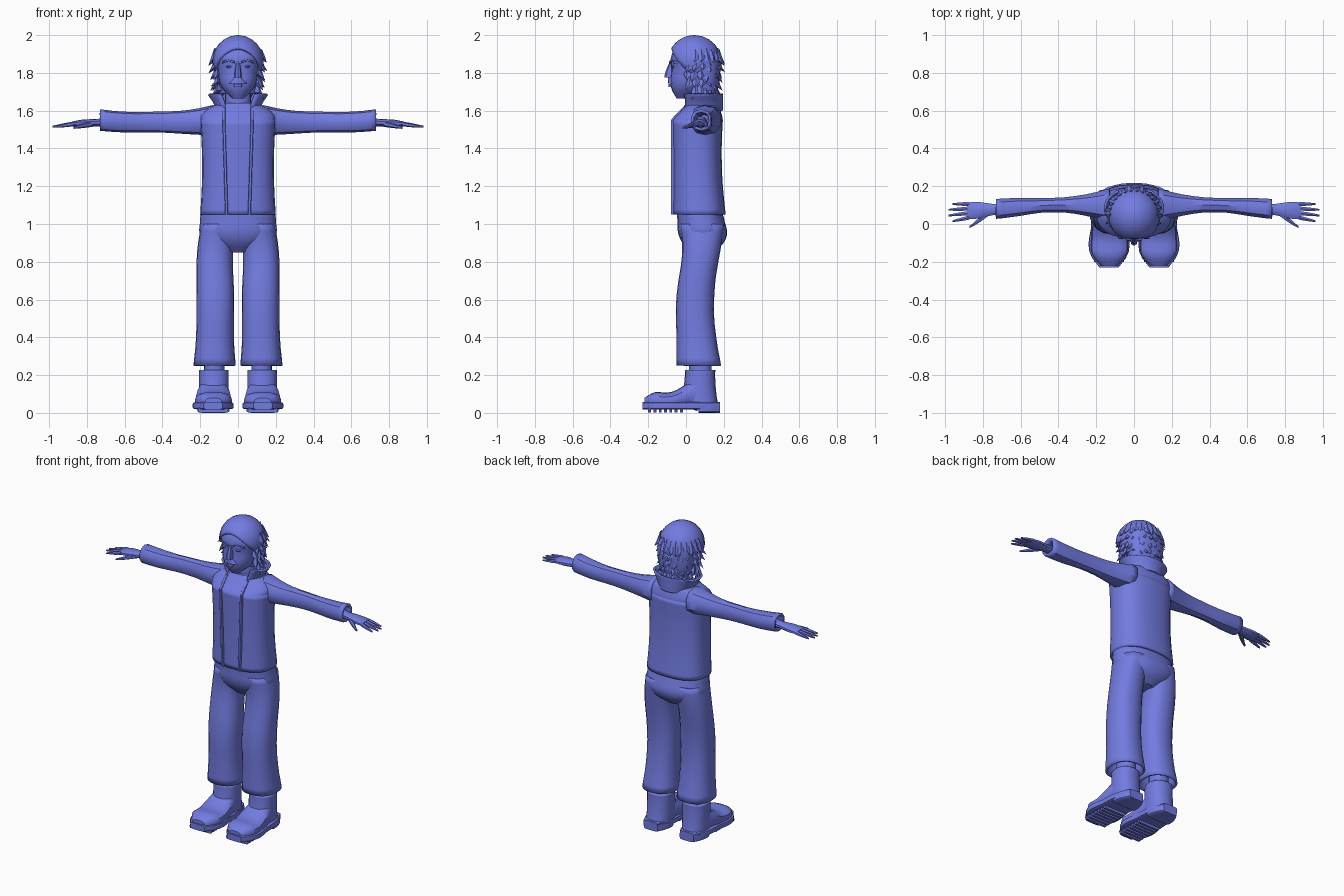
import bpy, bmesh, math, random
from mathutils import Vector

random.seed(4)
if "Cube" in bpy.data.objects:
    bpy.data.objects.remove(bpy.data.objects["Cube"])

blue = bpy.data.materials.new("periwinkle_blue")
blue.use_nodes = True
blue.diffuse_color = (.17, .2, .75, 1)
shader = blue.node_tree.nodes["Principled BSDF"]
shader.inputs["Base Color"].default_value = blue.diffuse_color


def finish(name, bm, mirror=False, thick=None, angle=35):
    bmesh.ops.recalc_face_normals(bm, faces=bm.faces)
    mesh = bpy.data.meshes.new(name)
    bm.to_mesh(mesh)
    bm.free()
    mesh.materials.append(blue)
    part = bpy.data.objects.new(name, mesh)
    bpy.context.collection.objects.link(part)
    bpy.ops.object.select_all(action='DESELECT')
    part.select_set(True)
    bpy.context.view_layer.objects.active = part
    bpy.ops.object.shade_smooth_by_angle(angle=math.radians(angle))
    if thick:
        part.modifiers.new("Thickness", 'SOLIDIFY').thickness = thick
    if mirror:
        part.modifiers.new("Mirror", 'MIRROR').use_mirror_merge = False


def curve(values, t):
    """Smooth value at t through evenly spaced values, or a constant."""
    if not isinstance(values, tuple):
        return values
    last = len(values) - 1
    i = min(int(t * last), last - 1)
    f = t * last - i
    before, start, end, after = (values[max(0, min(last, i + k))] for k in (-1, 0, 1, 2))
    leaving = start + (end - before) / 2 * f
    arriving = end - (after - start) / 2 * (1 - f)
    blend = f * f * (3 - 2 * f)
    return leaving * (1 - blend) + arriving * blend


def rounded(value, power):
    return math.copysign(abs(value) ** (2 / power), value)


def skin_rings(bm, rings, closed=True):
    rows = [[bm.verts.new(point) for point in ring] for ring in rings]
    count = len(rows[0])
    for low, high in zip(rows, rows[1:]):
        for i in range(count if closed else count - 1):
            j = (i + 1) % count
            bm.faces.new((low[i], low[j], high[j], high[i]))
    return rows


def loft(name, x=0, y=0, z=0, wide=0, deep=0, axis='z', sides=16, steps=12,
         power=2.3, gap=0, thick=None, mirror=False):
    """Sweep a rounded section along an axis; every measure may be a curve."""
    across, up = {'x': (Vector((0, 1, 0)), Vector((0, 0, 1))),
                  'y': (Vector((1, 0, 0)), Vector((0, 0, 1))),
                  'z': (Vector((1, 0, 0)), Vector((0, 1, 0)))}[axis]
    turn = math.tau - 2 * math.radians(gap)
    rings = []
    for step in range(steps + 1):
        t = step / steps
        centre = Vector([curve(measure, t) for measure in (x, y, z)])
        ring = []
        for i in range(sides + 1 if gap else sides):
            a = math.radians(gap - 90) + turn * i / sides
            ring.append(centre + across * curve(wide, t) * rounded(math.cos(a), power)
                        + up * curve(deep, t) * rounded(math.sin(a), power))
        rings.append(ring)
    bm = bmesh.new()
    rows = skin_rings(bm, rings, closed=not gap)
    if not thick:
        bm.faces.new(rows[0])
        bm.faces.new(rows[-1])
    finish(name, bm, mirror, thick)


# Jacket: body, sloping shoulders, raised front edges, open collar
loft("jacket_body", y=(.07, .06, .06), z=(1.05, 1.55), wide=(.2, .19, .2),
     deep=(.14, .13, .135), power=2.5, sides=24, thick=.015)
loft("jacket_shoulders", y=(.06, .075, .085), z=(1.55, 1.64), wide=(.2, .18, .1),
     deep=(.135, .11, .085), power=2.5, sides=24)
loft("jacket_front_edges", x=(.06, .075), y=-.065, z=(1.05, 1.55), wide=.008,
     deep=.014, power=5, mirror=True)
loft("jacket_upper_edges", x=.075, y=(-.065, -.035, 0), z=(1.55, 1.62), wide=.008,
     deep=.014, power=5, mirror=True)
loft("collar", y=.085, z=(1.6, 1.69), wide=(.1, .12, .15), deep=.1, gap=35,
     power=2, sides=24, thick=.012)

# Sleeves with open cuffs
loft("sleeves", axis='x', x=(.13, .73), y=(.1, .1, .1, .09, .08),
     z=(1.55, 1.54, 1.54, 1.54, 1.55), wide=(.09, .06, .04, .05, .055),
     deep=(.08, .065, .055, .055, .057), sides=10, thick=.015, mirror=True)

# Hands: palm, spread fingers and thumb
loft("palms", axis='x', x=(.68, .88), y=(.08, .07), z=(1.54, 1.53),
     wide=(.03, .03, .045, .045), deep=(.03, .02, .02, .012), sides=10, mirror=True)
for finger, spread in zip(("index", "middle", "ring", "little"), (-1.5, -.5, .5, 1.5)):
    taper = (.012, .01, .005)
    loft(finger + "_fingers", axis='x', x=(.87, .985 - spread ** 2 / 90),
         y=(.07 + spread / 42, .06 + spread / 33), z=(1.53, 1.515),
         wide=taper, deep=taper, sides=6, steps=4, mirror=True)
loft("thumbs", axis='x', x=(.77, .87), y=(.06, .02, -.015), z=(1.53, 1.51),
     wide=(.02, .015, .006), deep=(.015, .012, .006), sides=6, steps=6, mirror=True)

# Trousers with open flared hems
loft("trouser_hips", y=(.085, .09, .08, .07), z=(.85, 1.08), wide=(.06, .18, .2, .19),
     deep=(.06, .12, .125, .115), sides=24)
loft("trouser_legs", x=(.124, .122, .12, .122, .1), y=(.068, .055, .05, .08, .085),
     z=(.25, 1), wide=(.112, .1, .1, .095, .095), deep=(.118, .105, .1, .1, .118),
     sides=20, thick=.012, mirror=True)

# Ankles and boots
loft("ankles", x=.126, y=.075, z=(.2, .3), wide=.054, deep=.06, steps=1, mirror=True)
loft("boot_shafts", x=.128, y=(.07, .075), z=(.04, .228), wide=.08,
     deep=(.1, .085, .08), sides=18, thick=.02, mirror=True)
loft("boot_feet", axis='y', x=.13, y=(-.22, .06), z=(.055, .065, .065, .09, .1),
     wide=(.045, .09, .096, .088, .075), deep=(.025, .045, .045, .065, .09),
     power=2.6, mirror=True)
loft("boot_soles", axis='y', x=.132, y=(-.23, .18), z=.038,
     wide=(.05, .104, .096, .085, .05), deep=.02, power=6, mirror=True)
loft("boot_heels", axis='y', x=.13, y=(.065, .18), z=.025, wide=(.085, .08, .05),
     deep=.025, power=6, steps=6, mirror=True)
for number in range(7):
    start = -.2 + number * .028
    loft("boot_tread", axis='y', x=.132, y=(start, start + .015), z=.016, wide=.08,
         deep=.014, power=8, sides=8, steps=1, mirror=True)

# Neck, bearded head and face
loft("neck", y=.085, z=(1.58, 1.74), wide=.07, deep=.07, steps=1)
loft("head", y=(-.02, .02, .04, .045, .05), z=(1.665, 1.96),
     wide=(.03, .088, .106, .117, .08), deep=(.03, .1, .118, .12, .08), sides=20)
loft("nose", y=(-.08, -.07), z=(1.775, 1.86), wide=(.02, .016, .01),
     deep=(.035, .03, .015), sides=8, steps=4)
loft("moustache", y=-.06, z=(1.745, 1.775), wide=(.05, .02), deep=.035, steps=2)
loft("lower_lip", y=-.07, z=(1.725, 1.74), wide=.022, deep=.022, steps=2)
loft("eyes", x=.045, y=-.06, z=(1.825, 1.842), wide=(.01, .02, .01),
     deep=(.01, .018, .01), sides=10, steps=4, mirror=True)
loft("brows", axis='x', x=(.015, .085), y=(-.075, -.05), z=(1.855, 1.865, 1.855),
     wide=.018, deep=.007, sides=6, steps=4, mirror=True)

# Hair cap whose rim rises to a parting over the brow
bm = bmesh.new()
layers, segments = 8, 32
rings = []
for layer in range(layers + 1):
    ring = []
    for i in range(segments):
        a = math.tau * i / segments
        front = max(0, -math.sin(a))
        rim = math.radians(-38 + 38 * min(1, front * 1.6) + 80 * max(0, front - .62))
        lift = rim + (math.radians(88) - rim) * layer / layers
        ring.append((.136 * math.cos(lift) * math.cos(a),
                     .045 + .142 * math.cos(lift) * math.sin(a),
                     1.86 + .14 * math.sin(lift)))
    rings.append(ring)
bm.faces.new(skin_rings(bm, rings)[-1])
finish("hair_cap", bm, thick=.014)

# Hair at the back of the head
loft("back_hair", y=(.1, .09), z=(1.69, 1.87), wide=(.1, .12, .125),
     deep=(.065, .085, .09), sides=20)

# Layered pointed tufts, falling down and out
bm = bmesh.new()
tufts_per_row = 14
for row in range(5):
    wrap = 20 * math.sin(math.pi * row / 4)
    radius = .125 - row * .005
    for i in range(tufts_per_row):
        a = math.radians(-wrap + (180 + 2 * wrap) * i / (tufts_per_row - 1))
        out = Vector((math.cos(a), math.sin(a), 0))
        side = Vector((-out.y, out.x, 0))
        drop = Vector((0, 0, -random.uniform(.05, .075)))
        root = out * radius + Vector((0, .05, 1.91 - row * .044))
        middle = root + out * .02 + drop / 2
        tip = root + out * random.uniform(.025, .038) + side * random.uniform(-.02, .02) + drop
        top, left, inner, right, ridge, point = (bm.verts.new(corner) for corner in (
            root - drop / 3, middle - side * .022 - out * .012, root - out * .02 + drop / 2,
            middle + side * .022 - out * .012, middle, tip))
        for face in ((top, left, ridge), (top, ridge, right), (left, point, ridge),
                     (ridge, point, right), (left, inner, point), (inner, right, point),
                     (top, inner, left), (top, right, inner)):
            bm.faces.new(face)
finish("hair_tufts", bm, angle=20)
